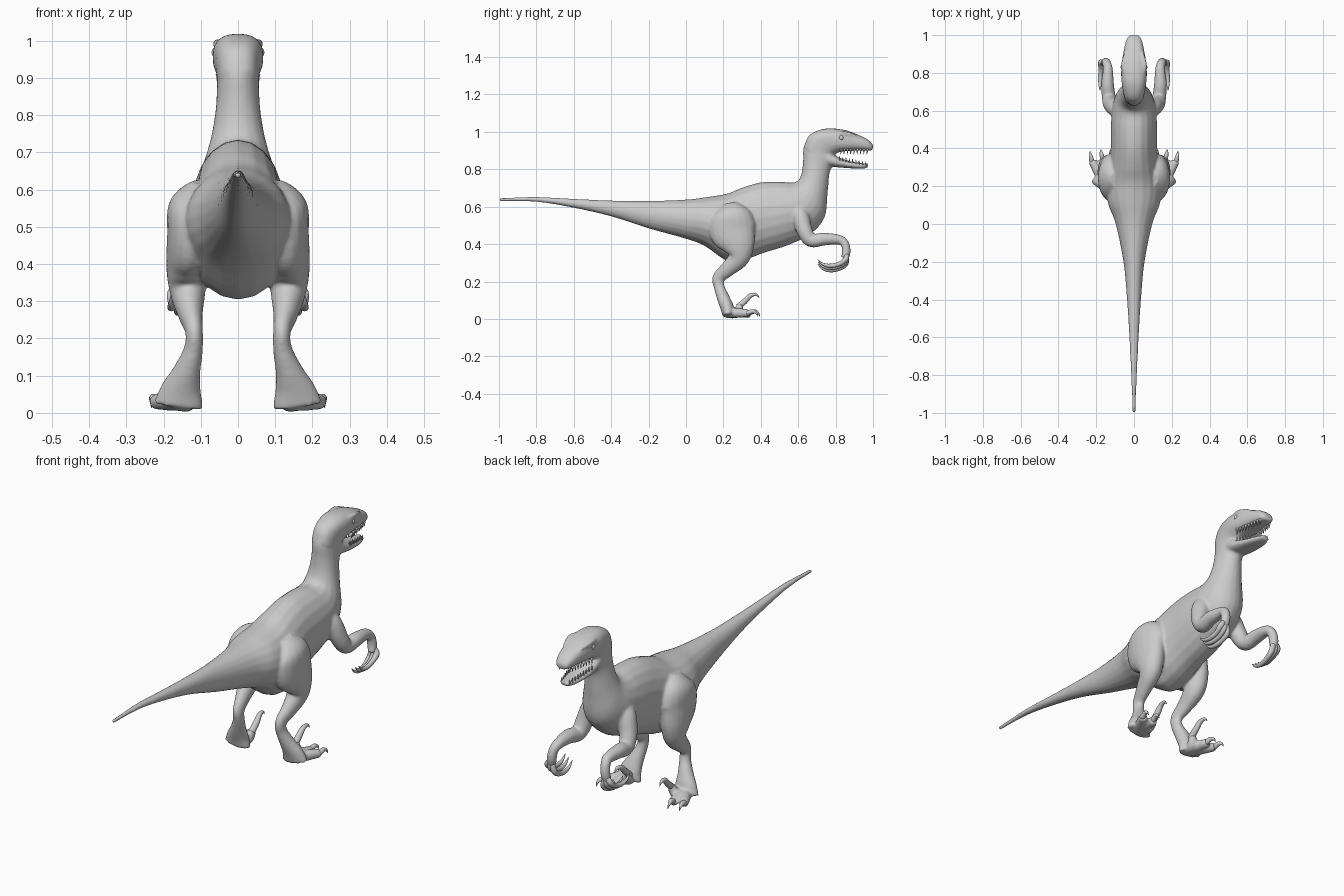
import bpy, bmesh, math
from mathutils import Vector

cube = bpy.data.objects.get("Cube")
if cube:
    bpy.data.objects.remove(cube)

SIDES = 20
X = Vector((1, 0, 0))

skin = bpy.data.materials.new("plain grey")
skin.use_nodes = True
grey = (0.6, 0.6, 0.6, 1)
skin.diffuse_color = grey
skin.node_tree.nodes["Principled BSDF"].inputs["Base Color"].default_value = grey


def smooth_rows(rows, steps):
    """Catmull-Rom interpolation of rows of numbers."""
    out = []
    for i in range(len(rows) - 1):
        quad = [rows[max(i - 1, 0)], rows[i], rows[i + 1], rows[min(i + 2, len(rows) - 1)]]
        for s in range(steps):
            t = s / steps
            out.append([b + t / 2 * (c - a + t * (2 * a - 5 * b + 4 * c - d + t * (3 * (b - c) + d - a)))
                        for a, b, c, d in zip(*quad)])
    return out + [list(rows[-1])]


def skin_rings(bm, rings, power=1):
    """Bridge (centre, side axis, up axis) rings into a closed skin."""
    def bend(v):
        return math.copysign(abs(v) ** power, v)
    loops = []
    for centre, side, up in rings:
        angles = [math.tau * k / SIDES for k in range(SIDES)]
        loops.append([bm.verts.new(centre + side * bend(math.sin(a)) + up * bend(math.cos(a)))
                      for a in angles])
    for p, q in zip(loops, loops[1:]):
        for k in range(SIDES):
            j = (k + 1) % SIDES
            bm.faces.new((p[k], p[j], q[j], q[k]))
    bm.faces.new(loops[0][::-1])
    bm.faces.new(loops[-1])


def trunk(bm, rows, power=1):
    """Rows: top y, top z, bottom y, bottom z, half width."""
    rings = []
    for ty, tz, by, bz, w in smooth_rows(rows, 5):
        top, low = Vector((0, ty, tz)), Vector((0, by, bz))
        rings.append(((top + low) / 2, X * w, (top - low) / 2))
    skin_rings(bm, rings, power)


def limb(bm, rows, side, steps=5):
    """Rows: x, y, z, half width, optional half depth."""
    rows = smooth_rows([tuple(r) if len(r) == 5 else (*r, r[3]) for r in rows], steps)
    pts = [Vector((r[0] * side, r[1], r[2])) for r in rows]
    rings = []
    for i, r in enumerate(rows):
        t = (pts[min(i + 1, len(pts) - 1)] - pts[max(i - 1, 0)]).normalized()
        b = t.cross(X).normalized()
        rings.append((pts[i], b.cross(t) * r[3], b * r[4]))
    skin_rings(bm, rings)


def finish(bm, name):
    bmesh.ops.recalc_face_normals(bm, faces=bm.faces)
    for f in bm.faces:
        f.smooth = True
    mesh = bpy.data.meshes.new(name)
    bm.to_mesh(mesh)
    bm.free()
    mesh.materials.append(skin)
    ob = bpy.data.objects.new(name, mesh)
    bpy.context.collection.objects.link(ob)
    return ob


# Tail, torso and neck
body = bmesh.new()
trunk(body, [
    (-1, .647, -1, .63, .008), (-.8, .652, -.8, .626, .016), (-.6, .642, -.6, .594, .025),
    (-.4, .633, -.4, .548, .037), (-.2, .631, -.2, .484, .056), (0, .638, 0, .428, .097),
    (.12, .653, .1, .39, .138), (.22, .67, .22, .31, .147), (.3, .702, .31, .315, .132),
    (.4, .73, .42, .354, .123), (.5, .734, .54, .392, .122), (.57, .729, .66, .45, .116),
    (.603, .745, .74, .54, .097), (.62, .79, .757, .67, .074), (.626, .85, .768, .78, .06),
    (.629, .92, .79, .83, .057), (.67, .98, .79, .88, .055)])

# Skull and snout, then lower jaw
trunk(body, [
    (.63, .92, .76, .84, .054), (.66, .983, .79, .875, .06), (.74, 1.017, .815, .89, .068),
    (.84, 1.012, .85, .896, .066), (.92, .985, .92, .9, .054), (.975, .957, .97, .9, .042),
    (1, .93, .998, .902, .026)], .8)
trunk(body, [
    (.7, .93, .73, .82, .05), (.78, .882, .785, .813, .057), (.86, .848, .87, .806, .05),
    (.93, .834, .935, .803, .038), (.975, .832, .972, .808, .022)], .85)

for s in (-1, 1):
    # Brow ridge
    limb(body, [(.045, .76, .985, .008), (.056, .84, .993, .012), (.045, .91, .98, .006)], s)
    # Leg from hip to ankle and foot
    limb(body, [
        (.09, .235, .61, .035, .045), (.113, .245, .55, .073, .11), (.127, .25, .47, .064, .125),
        (.137, .28, .39, .056, .09), (.135, .28, .325, .048, .058), (.128, .225, .268, .034, .042),
        (.118, .175, .22, .024, .034), (.12, .178, .17, .026, .029), (.138, .2, .11, .038, .034),
        (.153, .22, .06, .056, .036), (.16, .228, .018, .068, .032)], s)
    # Toes
    for tip, r in (((.222, .335, .03), .021), ((.165, .345, .026), .021), ((.12, .29, .075), .018)):
        limb(body, [(.15, .215, .03, .025), ((.15 + tip[0]) / 2, .27, .032, .026), (*tip, r)], s)
    # Arm from shoulder to hand
    limb(body, [
        (.07, .595, .61, .028), (.095, .612, .55, .046), (.122, .635, .47, .042),
        (.133, .67, .42, .037), (.14, .74, .427, .034), (.138, .82, .423, .026),
        (.145, .85, .4, .023), (.15, .857, .36, .023), (.155, .85, .325, .021)], s)

body_ob = finish(body, "body")
blend = body_ob.modifiers.new("Blend", "REMESH")
blend.mode = "VOXEL"
blend.voxel_size = .0065
blend.use_smooth_shade = True
soft = body_ob.modifiers.new("Soften", "SMOOTH")
soft.factor = .5
soft.iterations = 7

# Fingers with hooked claws
bm = bmesh.new()
for s in (-1, 1):
    for x, drop in ((.138, .012), (.158, 0), (.176, -.012)):
        limb(bm, [(.152, .855, .35, .012), (x, .856, .31 - drop, .014), (x, .82, .282 - drop, .012),
                  (x + .003, .77, .272 - drop, .011), (x + .004, .73, .282 - drop, .007),
                  (x + .004, .705, .305 - drop, .001)], s, 4)
finish(bm, "fingers")

# Toe claws and raised sickle claw
bm = bmesh.new()
for s in (-1, 1):
    for x, y in ((.222, .325), (.165, .335)):
        limb(bm, [(x, y, .03, .014), (x + .006, y + .03, .04, .011),
                  (x + .01, y + .05, .032, .006), (x + .01, y + .06, .014, .001)], s, 4)
    limb(bm, [(.12, .28, .065, .016), (.12, .315, .095, .015), (.122, .345, .125, .012),
              (.125, .375, .13, .007), (.126, .392, .112, .001)], s, 4)
finish(bm, "toe_claws")

# Teeth along both jaws
bm = bmesh.new()
for s in (-1, 1):
    for i in range(9):
        y = .83 + i * .0175
        x = .054 - .0032 * i
        lower = .862 - .0035 * i
        limb(bm, [(x, y, .91, .006), (x, y - .003, .88, .001)], s, 1)
        limb(bm, [(x - .006, y - .008, lower - .015, .005), (x - .006, y - .01, lower + .008, .001)], s, 1)
finish(bm, "teeth")

# Eyes
bm = bmesh.new()
for s in (-1, 1):
    ball = bmesh.ops.create_uvsphere(bm, u_segments=16, v_segments=10, radius=.015)
    bmesh.ops.translate(bm, verts=ball["verts"], vec=(s * .056, .83, .968))
finish(bm, "eyes")
